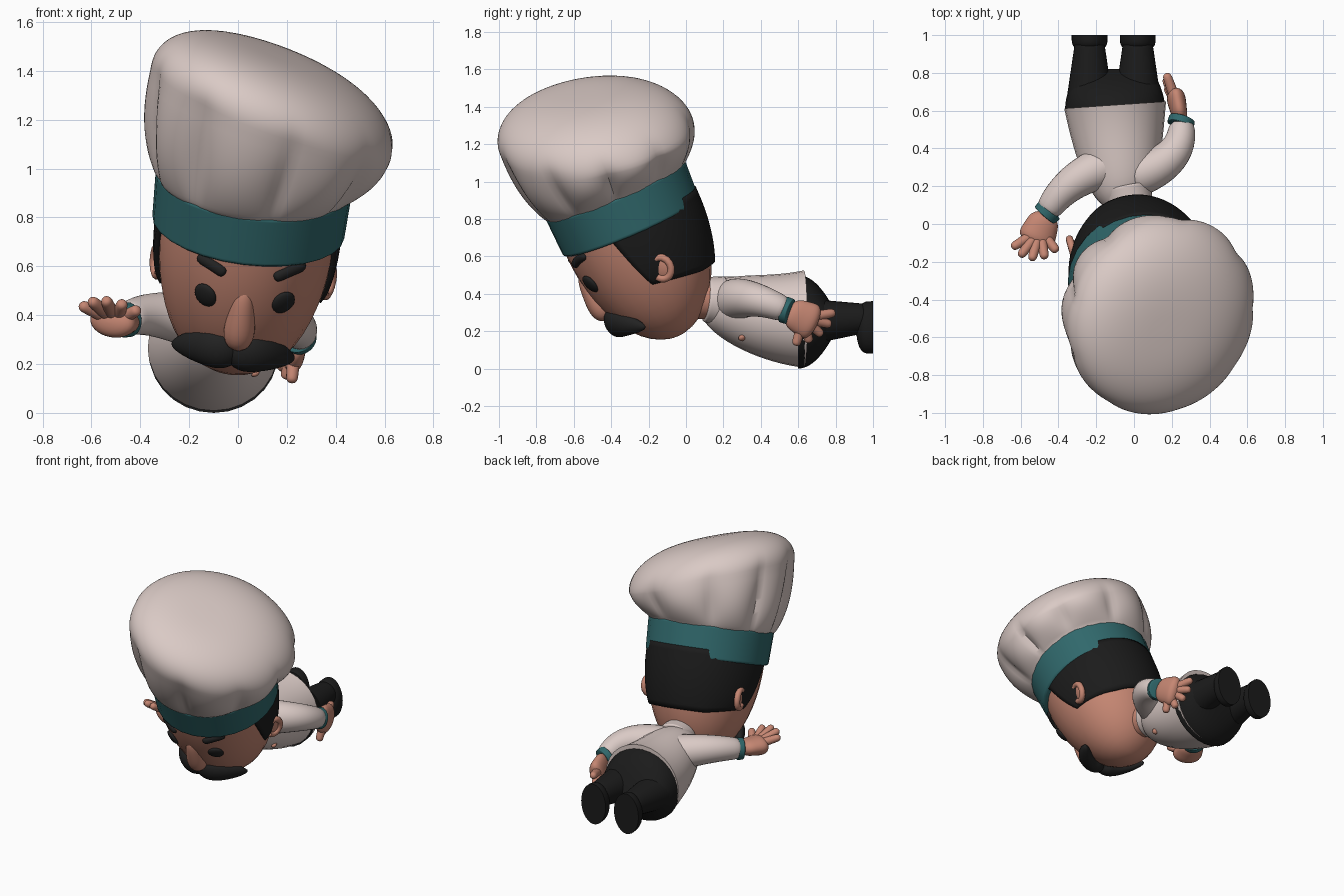
import bpy, bmesh, math
from mathutils import Vector, Matrix, Euler

cube = bpy.data.objects.get("Cube")
if cube:
    bpy.data.objects.remove(cube)


def material(name, *rgb):
    mat = bpy.data.materials.new(name)
    mat.use_nodes = True
    mat.diffuse_color = (*rgb, 1)
    mat.node_tree.nodes["Principled BSDF"].inputs["Base Color"].default_value = (*rgb, 1)
    return mat


CREAM = material("cream cloth", .7, .59, .56)
TEAL = material("teal trim", .03, .14, .15)
SKIN = material("skin", .56, .24, .17)
BLACK = material("black", .011, .011, .011)
DARK = material("dark features", .016, .016, .016)

WORLD = Matrix()
# Tilted frame shared by the head and hat
HEAD = (Matrix.Translation((.015, -.2, .54))
        @ Matrix.Rotation(math.radians(7), 4, 'Y')
        @ Matrix.Rotation(math.radians(23), 4, 'X'))
SIDEWAYS, UPRIGHT = Vector((1, 0, 0)), Vector((0, 0, 1))


def finish(name, bm, mat, frame):
    """Smooth-shade the mesh, keep hard edges sharp and make the object."""
    bmesh.ops.recalc_face_normals(bm, faces=bm.faces)
    for face in bm.faces:
        face.smooth = True
    for edge in bm.edges:
        if len(edge.link_faces) == 2 and edge.calc_face_angle() > 1:
            edge.smooth = False
    mesh = bpy.data.meshes.new(name)
    bm.to_mesh(mesh)
    bm.free()
    mesh.materials.append(mat)
    ob = bpy.data.objects.new(name, mesh)
    bpy.context.collection.objects.link(ob)
    ob.matrix_world = frame
    return ob


def bridge(bm, rings, closed=True):
    """Join rows of points into a closed tube or an open sheet."""
    rows = [[bm.verts.new(point) for point in ring] for ring in rings]
    count = len(rows[0])
    for upper, lower in zip(rows, rows[1:]):
        for i in range(count if closed else count - 1):
            j = (i + 1) % count
            bm.faces.new((upper[i], upper[j], lower[j], lower[i]))
    return rows


def loft(name, shape, mat, frame=WORLD, side=SIDEWAYS, steps=20, segments=28):
    """Loft ellipses; shape(t) gives the centre and the two radii."""
    samples = [shape((1 - math.cos(math.pi * i / steps)) / 2) for i in range(steps + 1)]
    rings = []
    for i, (centre, wide, deep) in enumerate(samples):
        along = samples[min(i + 1, steps)][0] - samples[max(i - 1, 0)][0]
        along.normalize()
        across = (side - along * along.dot(side)).normalized()
        out = along.cross(across)
        angles = [math.tau * k / segments for k in range(segments)]
        rings.append([centre + across * wide * math.cos(a) + out * deep * math.sin(a)
                      for a in angles])
    bm = bmesh.new()
    rows = bridge(bm, rings)
    bm.faces.new(rows[0])
    bm.faces.new(rows[-1])
    return finish(name, bm, mat, frame)


def sweep(name, points, start, end, mat, frame=WORLD, side=SIDEWAYS, flat=1, blunt=8):
    """Rounded limb through two or three points; blunt makes the ends squarer."""
    path = [Vector(p) for p in points]
    first, last = path[0], path[-1]
    middle = path[1] if len(path) > 2 else first.lerp(last, .5)
    control = middle * 2 - (first + last) / 2

    def shape(t):
        centre = first.lerp(control, t).lerp(control.lerp(last, t), t)
        ends = math.sqrt(max(.001, 1 - abs(2 * t - 1) ** blunt))
        radius = (start + (end - start) * t) * ends
        return centre, radius, radius * flat
    return loft(name, shape, mat, frame, side)


def blob(name, place, radii, mat, frame=WORLD, turn=(0, 0, 0)):
    bm = bmesh.new()
    matrix = Matrix.LocRotScale(Vector(place), Euler([math.radians(a) for a in turn]), Vector(radii))
    bmesh.ops.create_uvsphere(bm, u_segments=24, v_segments=14, radius=1, matrix=matrix)
    return finish(name, bm, mat, frame)


# Head: straight under the hat, rounding down to the chin
def head_radii(z):
    drop = max(0, .24 - z) / .64
    k = math.sqrt(max(.001, 1 - drop ** 2))
    return .362 * k ** .9, .38 * k


def on_face(x, z):
    wide, deep = head_radii(z)
    return Vector((x, -deep * math.sqrt(1 - (x / wide) ** 2), z))


def head_shape(t):
    z = .44 - .84 * t
    return UPRIGHT * z, *head_radii(z)


loft("head", head_shape, SKIN, HEAD)

# Hair: shell round the back of the head with slanted front edges
bm = bmesh.new()
sheet = []
for i in range(13):
    z = .3 - .4 * i / 12
    wide, deep = head_radii(z)
    reach = math.pi / 2 + math.asin((.03 + .3 * z) / deep)
    row = []
    for j in range(49):
        a = reach * (j / 24 - 1)
        lift = .06 * max(0, abs(a) - .7) * (i / 12) ** 4
        row.append((1.02 * wide * math.sin(a), 1.02 * deep * math.cos(a), z + lift))
    sheet.append(row)
bridge(bm, sheet, closed=False)
shell = finish("hair", bm, BLACK, HEAD).modifiers.new("thickness", 'SOLIDIFY')
shell.thickness = .03
shell.offset = 0

# Hat: plain band and a puffed, pleated crown that droops to one side
sweep("hat_band", [UPRIGHT * .23, UPRIGHT * .46], .395, .405, TEAL, HEAD, blunt=60)
bm = bmesh.new()
rings = []
for i in range(41):
    w = math.pi * (i / 40 - .5)
    z = .77 + (.34 if w < 0 else .24) * math.sin(w)
    radius = .385 + .125 * math.cos(w) ** 1.6 if w < 0 else .51 * max(.001, math.cos(w)) ** .7
    fold = .11 * math.exp(-3 * (w + .6) ** 2)
    lean = min(1, max(0, (z - .45) / .3))
    ring = []
    for j in range(108):
        a = math.tau * j / 108
        pleat = abs(math.sin(4.5 * a + .4 * math.sin(2 * a))) ** .6 - .75
        r = radius * (1 + fold * pleat)
        x, y = r * math.cos(a), r * math.sin(a)
        ring.append((x + .04 * lean, y + .02 * lean, z - (.25 * x + .2 * y) * lean))
    rings.append(ring)
rows = bridge(bm, rings)
bm.faces.new(rows[-1])
finish("hat_crown", bm, CREAM, HEAD)

# Face, mirrored left and right about a slightly turned gaze
for s, label in ((1, "left"), (-1, "right")):
    blob(label + "_eye", on_face(.02 + .16 * s, .06), (.05, .02, .055), DARK, HEAD, (18, 0, 28 * s))
    brow = [on_face(.03 + x * s, z) for x, z in ((.1, .18), (.16, .205), (.22, .22))]
    sweep(label + "_brow", brow, .024, .022, DARK, HEAD, UPRIGHT, flat=.8)
    sweep(label + "_moustache", [(-.03 * s, -.25, -.21), (.1 * s, -.26, -.2), (.25 * s, -.13, -.26)],
          .105, .055, DARK, HEAD, UPRIGHT, flat=.75, blunt=2)
    blob(label + "_ear", (.34 * s, .08, .01), (.02, .055, .065), SKIN, HEAD, (0, 0, -18 * s))

    def rim(t):
        a = math.tau * (.85 * t - .4)
        y = .05 * math.cos(a)
        return Vector((s * (.35 + .3 * y), .08 + y, .01 + .06 * math.sin(a))), .02, .02
    loft(label + "_ear_rim", rim, SKIN, HEAD, segments=10)
sweep("nose", [(.015, -.33, .13), (.015, -.33, 0), (.015, -.31, -.17)], .035, .075, SKIN, HEAD, blunt=4)


# Neck, jacket and trousers, lying along y
def jacket(t):
    u = .03 + .97 * t
    centre = Vector((-.03 - .07 * math.sqrt(u), .12 + .51 * u, .365 - .1 * math.sin(u * math.pi / 2)))
    return centre, .06 + .21 * u ** .35, .06 + .2 * u ** .4


def trousers(t):
    curve = 1 - t * t
    return Vector((-.1, .6 + .22 * t, .25)), .19 + .075 * curve, .01 + .24 * curve


sweep("neck", [(0, -.04, .38), (-.03, .18, .37)], .11, .11, SKIN)
sweep("collar", [(-.02, .1, .37), (-.04, .2, .36)], .12, .135, CREAM, blunt=20)
loft("jacket", jacket, CREAM)
loft("trousers", trousers, BLACK)
blob("button", (.07, .3, .165), (.02, .02, .015), SKIN, turn=(25, -35, 0))

# Legs and flat-soled shoes
for x, label in ((.02, "left"), (-.235, "right")):
    def shoe(t):
        swell = math.sqrt(max(.1, 1 - (1 - t) ** 4))
        return Vector((x, .91 + .09 * t, .22)), .095 * swell, .14 * swell
    sweep(label + "_leg", [(x, .64, .25), (x, .98, .27)], .125, .075, BLACK, blunt=20)
    loft(label + "_shoe", shoe, BLACK)


# Arms: sleeve, cuff, palm and a fan of fingers ending in the thumb
def arm(label, shoulder, elbow, wrist, knuckles, forward, across, first_angle, flat):
    elbow, wrist, knuckles = Vector(elbow), Vector(wrist), Vector(knuckles)
    forward, across = Vector(forward), Vector(across)
    step = (wrist - elbow).normalized() * .022
    sweep(label + "_sleeve", [shoulder, elbow, wrist], .12, .066, CREAM, side=UPRIGHT, blunt=20)
    sweep(label + "_cuff", [wrist - step, wrist + step], .072, .07, TEAL, side=UPRIGHT, blunt=20)
    sweep(label + "_palm", [wrist, knuckles], .075, .11, SKIN, side=across, flat=flat, blunt=4)
    root = wrist.lerp(knuckles, .55)
    for i in range(5):
        a = math.radians(first_angle + 25 * i)
        reach = forward * math.cos(a) + across * math.sin(a)
        sweep(f"{label}_finger_{i + 1}", [root + reach * .2, root + reach], .029, .023, SKIN,
              side=forward.cross(across))


arm("left", (-.02, .25, .36), (.195, .36, .37), (.25, .54, .31), (.215, .7, .235),
    (-.065, .155, -.02), (0, -.07, -.145), -20, .5)
arm("right", (-.1, .32, .35), (-.32, .22, .4), (-.46, .06, .38), (-.53, -.11, .37),
    (-.03, -.16, .09), (.16, 0, -.02), -55, .65)
